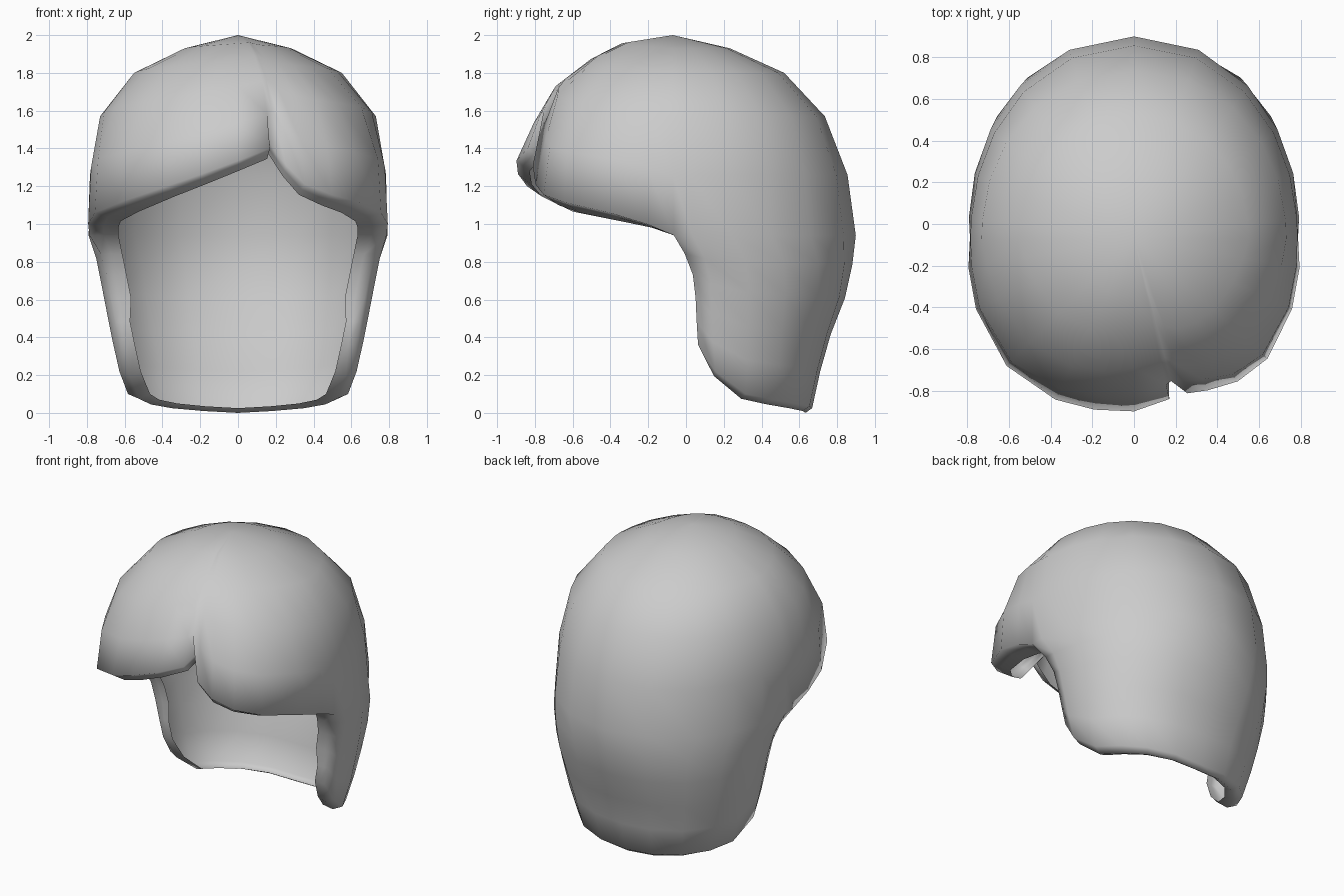
import bpy, bmesh, math

if "Cube" in bpy.data.objects:
    bpy.data.objects.remove(bpy.data.objects["Cube"])

# Horizontal sections: height, half width, front y, back y, centre y
SECTIONS = [
    (2.00, .00, -.07, -.07, -.07), (1.96, .17, -.33, .12, -.07),
    (1.92, .32, -.43, .27, -.07), (1.80, .55, -.62, .52, -.07),
    (1.70, .645, -.72, .63, -.07), (1.57, .73, -.79, .735, -.07),
    (1.33, .78, -.90, .845, -.07), (0.95, .80, -.90, .90, -.07),
    (0.78, .765, -.88, .88, .03), (0.63, .735, -.8, .85, .05),
    (0.40, .69, -.8, .76, .06), (0.20, .645, -.8, .705, .08),
    (0.08, .60, -.8, .685, .08), (0.00, .57, -.8, .66, .08)]
TOP_ROWS = [1.93, 1.80, 1.57, 1.26, .94]
LOW_ROWS = [.78, .60, .40, .20, 0]

# Columns: angle from the front, hem height, inward dent (parting, cheek edge)
BACK = [(90, .36, .06), (97, .22, .02), (112, .10, 0), (127, .07, 0),
        (143, .05, 0), (161, .035, 0), (180, .025, 0)]
COLUMNS = [(-80, 1.0, 0), (-66, 1.06, 0), (-45, 1.12, 0), (-26, 1.20, 0),
           (-13, 1.265, 0), (0, 1.335, 0), (12.4, 1.40, .02), (14.6, 1.43, .13),
           (19, 1.31, .065), (26, 1.21, .05), (36, 1.155, .02), (48, 1.115, 0),
           (66, 1.06, 0), (80, 1.0, 0)]
COLUMNS += BACK + [(360 - a, h, d) for a, h, d in reversed(BACK[:-1])]


def clamp(v):
    return min(1, max(0, v))


def section(z):
    for lo, hi in zip(SECTIONS[1:], SECTIONS):
        if z >= lo[0]:
            f = (z - lo[0]) / (hi[0] - lo[0])
            return [p + (q - p) * f for p, q in zip(lo[1:], hi[1:])]
    return SECTIONS[-1][1:]


def surface_point(angle, z, dent, inner=False):
    """Point on the hair, or on the inner edge of the lip behind the hem."""
    width, front, back, cy = section(z)
    s, c = math.sin(math.radians(angle)), math.cos(math.radians(angle))
    ahead = c > .001
    n = 2.45 - .2 * clamp((z - 1.3) / .3) if ahead else 2.1 + .35 * clamp((.95 - z) / .5)
    depth = cy - front if ahead else back - cy
    r = (abs(s / width) ** n + abs(c / depth) ** n) ** (-1 / n)
    if inner:
        r -= .07 + (.095 if z > .5 else .065) * s * s + (.7 * dent if ahead else 0)
        z -= .055 * clamp(c / .5)
    elif ahead:
        r -= dent * clamp((1.61 - z) / .16)
    else:
        r -= dent * clamp((.97 - z) / .15)
    return s * r, cy - c * r, z


bm = bmesh.new()

# Hair surface, as columns running from the crown to the hem
pole = bm.verts.new((0, -.07, 2))
grid, source = [], {}
for angle, hem, dent in COLUMNS:
    rear = 90 <= angle <= 270
    upper = .94 if rear else hem
    heights = [2 - (2 - z) * (2 - upper) / 1.06 for z in TOP_ROWS]
    if rear:
        heights += [.94 - (.94 - z) * (.94 - hem) / .94 for z in LOW_ROWS]
    column = [pole]
    for z in heights:
        column.append(bm.verts.new(surface_point(angle, z, dent)))
        source[column[-1]] = (angle, z, dent)
    grid.append(column)
for i, left in enumerate(grid):
    right = grid[(i + 1) % len(grid)]
    for j in range(min(len(left), len(right)) - 1):
        quad = [left[j], left[j + 1], right[j + 1], right[j]]
        bm.faces.new(quad[:3] if j == 0 else quad)

# Lip turned inward along the whole hem, rounded along the neck
rim_edges = [e for e in bm.edges if e.is_boundary]
lip, middle = {}, {}
for v in {v for e in rim_edges for v in e.verts}:
    lip[v] = bm.verts.new(surface_point(*source[v], inner=True))
    co = (v.co + lip[v].co) / 2
    if co.z < .3:
        co.z -= .025
    middle[v] = bm.verts.new(co)
for e in rim_edges:
    a, b = e.verts
    bm.faces.new((a, b, middle[b], middle[a]))
    bm.faces.new((middle[a], middle[b], lip[b], lip[a]))
bmesh.ops.recalc_face_normals(bm, faces=bm.faces)
for f in bm.faces:
    f.smooth = True

mesh = bpy.data.meshes.new("hair")
bm.to_mesh(mesh)
bm.free()
grey = bpy.data.materials.new("light grey")
grey.diffuse_color = (.6, .6, .6, 1)
grey.use_nodes = True
grey.node_tree.nodes["Principled BSDF"].inputs["Base Color"].default_value = grey.diffuse_color
mesh.materials.append(grey)
hair = bpy.data.objects.new("hair", mesh)
bpy.context.collection.objects.link(hair)
